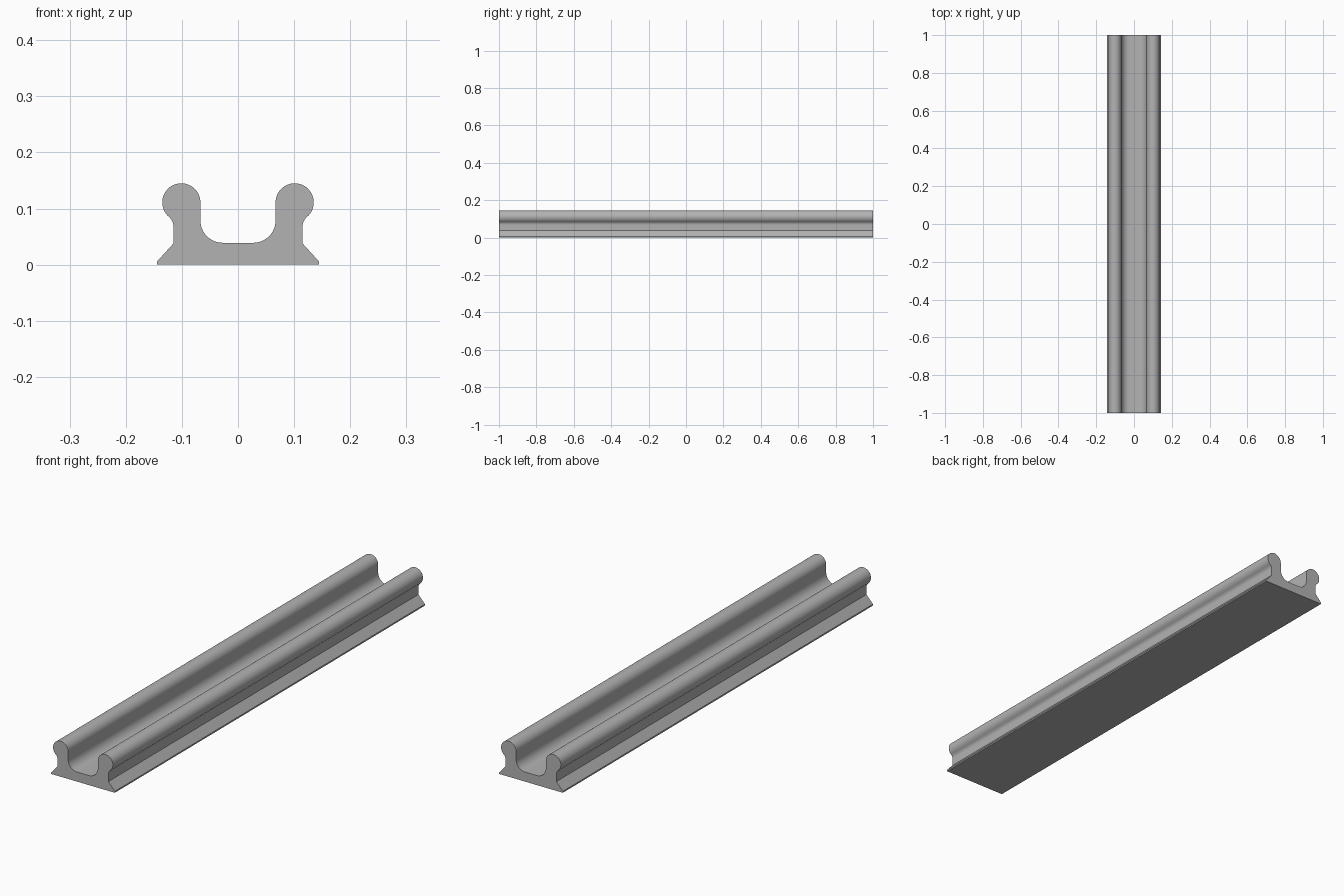
import bpy, bmesh
from math import sin, cos, radians, degrees, atan2, sqrt

cube = bpy.data.objects.get("Cube")
if cube:
    bpy.data.objects.remove(cube, do_unlink=True)

LENGTH = 2.0
FOOT, LIP, WALL, FLOOR = 0.144, 0.006, 0.115, 0.039
BEAD_X, BEAD_Z, BEAD_R = 0.101, 0.111, 0.034
NECK_R, CHANNEL_R = 0.023, 0.040


def arc(cx, cz, r, start, end, steps):
    """Points along a circular arc, angles in degrees."""
    angles = [radians(start + (end - start) * i / steps) for i in range(steps + 1)]
    return [(cx + r * cos(a), cz + r * sin(a)) for a in angles]


# Neck fillet, tangent to both the outer wall and the round bead
neck_x = WALL + NECK_R
reach = BEAD_R + NECK_R
neck_z = BEAD_Z - sqrt(reach ** 2 - (neck_x - BEAD_X) ** 2)
touch = degrees(atan2(neck_z - BEAD_Z, neck_x - BEAD_X))

# Half of the cross-section, from the foot up over the bead to the channel floor
half = [(FOOT, 0), (FOOT, LIP), (WALL, 0.038)]
half += arc(neck_x, neck_z, NECK_R, 180, touch + 180, 10)
half += arc(BEAD_X, BEAD_Z, BEAD_R, touch, 180, 36)[1:]
inner = BEAD_X - BEAD_R
half += arc(inner - CHANNEL_R, FLOOR + CHANNEL_R, CHANNEL_R, 0, -90, 16)
section = half + [(-x, z) for x, z in reversed(half)]

# Extrude the section along the length
bm = bmesh.new()
end_face = bm.faces.new([bm.verts.new((x, -LENGTH / 2, z)) for x, z in section])
grown = bmesh.ops.extrude_face_region(bm, geom=[end_face], use_keep_orig=True)
moved = [v for v in grown["geom"] if isinstance(v, bmesh.types.BMVert)]
bmesh.ops.translate(bm, verts=moved, vec=(0, LENGTH, 0))
bmesh.ops.recalc_face_normals(bm, faces=bm.faces)
mesh = bpy.data.meshes.new("channel_rail")
bm.to_mesh(mesh)
bm.free()

rail = bpy.data.objects.new("channel_rail", mesh)
bpy.context.collection.objects.link(rail)

# Plain grey material
grey = bpy.data.materials.new("plain_grey")
grey.use_nodes = True
colour = (0.45, 0.45, 0.45, 1)
grey.diffuse_color = colour
for node in grey.node_tree.nodes:
    if node.type == "BSDF_PRINCIPLED":
        node.inputs["Base Color"].default_value = colour
mesh.materials.append(grey)

# Smooth rounded surfaces, crisp corners
bpy.ops.object.select_all(action="DESELECT")
rail.select_set(True)
bpy.context.view_layer.objects.active = rail
bpy.ops.object.shade_smooth_by_angle(angle=radians(30))
